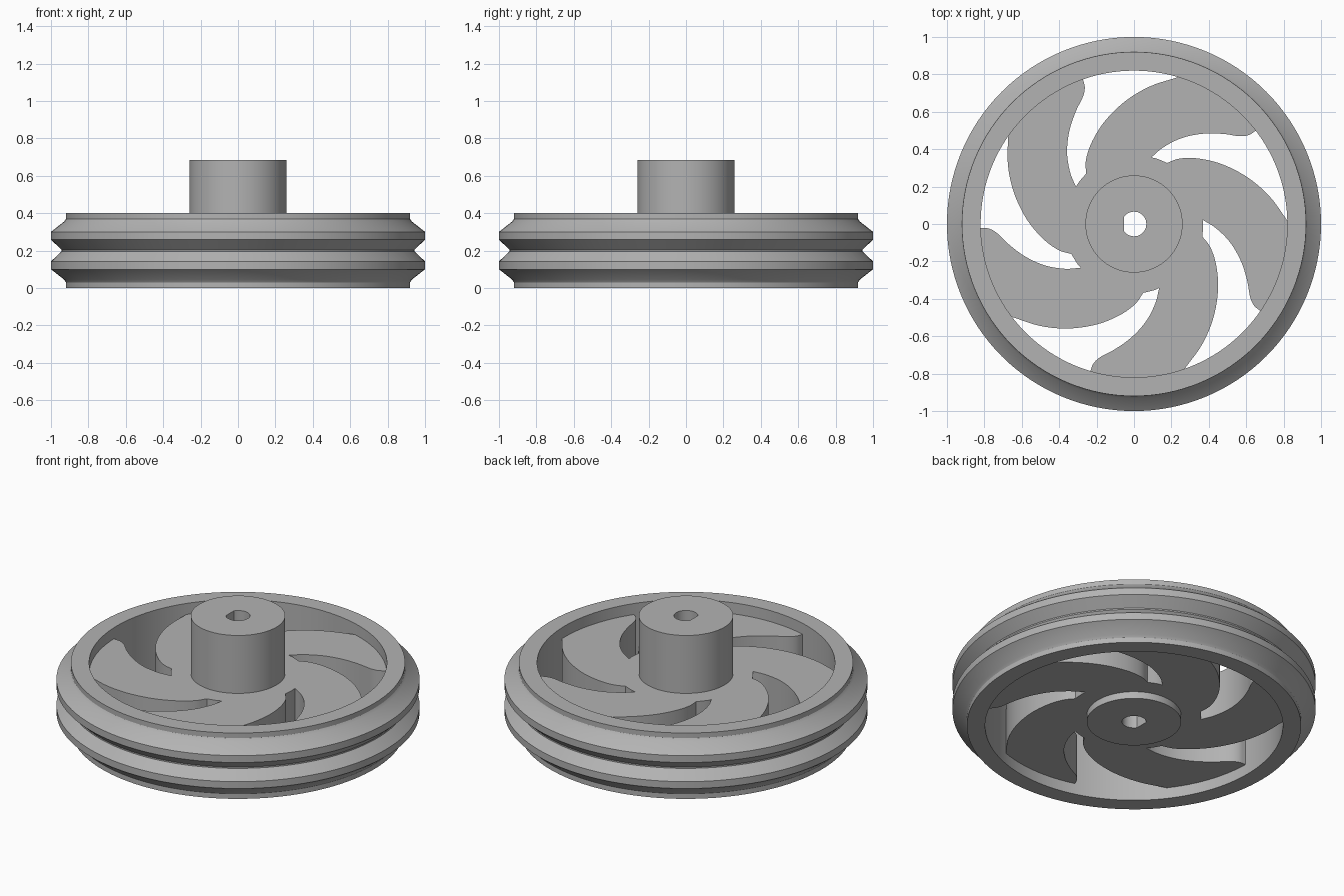
import bpy, bmesh
from math import sin, cos, tau, radians, atan2
from mathutils import Vector, Matrix

if "Cube" in bpy.data.objects:
    bpy.data.objects.remove(bpy.data.objects["Cube"])

grey = bpy.data.materials.new("plain grey")
grey.use_nodes = True
colour = (0.45, 0.45, 0.45, 1)
grey.diffuse_color = colour
grey.node_tree.nodes["Principled BSDF"].inputs["Base Color"].default_value = colour


def arc(radius, start, end, steps):
    return [Vector((radius * cos(a), radius * sin(a)))
            for a in (start + (end - start) * i / steps for i in range(steps + 1))]


def circle(radius, steps):
    return arc(radius, 0, tau, steps)[:-1]


def smooth_path(points, steps=5):
    """Catmull-Rom curve through the points."""
    p = [Vector(q) for q in points]
    p = [2 * p[0] - p[1]] + p + [2 * p[-1] - p[-2]]
    path = []
    for a, b, c, d in zip(p, p[1:], p[2:], p[3:]):
        for i in range(steps):
            t = i / steps
            path.append(0.5 * (2 * b + (c - a) * t + (2 * a - 5 * b + 4 * c - d) * t ** 2
                               + (3 * b - a - 3 * c + d) * t ** 3))
    return path + [p[-2]]


def finish(name, mesh):
    bm = bmesh.new()
    bm.from_mesh(mesh)
    bmesh.ops.remove_doubles(bm, verts=bm.verts, dist=0.0001)
    bmesh.ops.recalc_face_normals(bm, faces=bm.faces)
    bm.to_mesh(mesh)
    bm.free()
    mesh.name = name
    mesh.materials.clear()
    mesh.materials.append(grey)
    obj = bpy.data.objects.new(name, mesh)
    bpy.context.collection.objects.link(obj)
    bpy.ops.object.select_all(action='DESELECT')
    obj.select_set(True)
    bpy.context.view_layer.objects.active = obj
    bpy.ops.object.shade_smooth_by_angle(angle=radians(25))
    return obj


def plate(name, outlines, bottom, top):
    """Extrude an outline, with any inner outlines as holes."""
    curve = bpy.data.curves.new(name, 'CURVE')
    curve.dimensions = '2D'
    curve.fill_mode = 'BOTH'
    curve.extrude = (top - bottom) / 2
    for outline in outlines:
        spline = curve.splines.new('POLY')
        spline.points.add(len(outline) - 1)
        for point, co in zip(spline.points, outline):
            point.co = (co.x, co.y, 0, 1)
        spline.use_cyclic_u = True
    source = bpy.data.objects.new(name + " outline", curve)
    bpy.context.collection.objects.link(source)
    bpy.context.view_layer.update()
    graph = bpy.context.evaluated_depsgraph_get()
    mesh = bpy.data.meshes.new_from_object(source.evaluated_get(graph))
    bpy.data.objects.remove(source)
    mesh.transform(Matrix.Translation((0, 0, (top + bottom) / 2)))
    return finish(name, mesh)


# Rim: lower half of the ridged profile, mirrored, then revolved
lower = [(0.82, 0), (0.92, 0), (0.92, 0.03), (0.93, 0.045),
         (1, 0.1), (1, 0.142), (0.943, 0.196)]
profile = lower + [(r, 0.4 - z) for r, z in reversed(lower)]
segments = 128
bm = bmesh.new()
rings = [[bm.verts.new((p.x, p.y, z)) for p in circle(r, segments)] for r, z in profile]
for ring, following in zip(rings, rings[1:] + rings[:1]):
    for i in range(segments):
        j = (i + 1) % segments
        bm.faces.new((ring[i], ring[j], following[j], following[i]))
rim_mesh = bpy.data.meshes.new("rim")
bm.to_mesh(rim_mesh)
bm.free()
finish("rim", rim_mesh)

# Curved spokes: one window edge and one rim arc, repeated five times
convex = smooth_path([(0.235, 0.785), (0.086, 0.736), (-0.045, 0.658), (-0.155, 0.551),
                      (-0.225, 0.439), (-0.257, 0.342), (-0.256, 0.269)])
notch = arc(0.37, radians(133.6), radians(147.5), 4)[1:-1]
concave = smooth_path([(-0.31, 0.198), (-0.342, 0.278), (-0.358, 0.385), (-0.345, 0.5),
                       (-0.31, 0.604), (-0.273, 0.68), (-0.263, 0.73), (-0.273, 0.773)])
start = atan2(concave[-1].y, concave[-1].x)
end = atan2(convex[0].y, convex[0].x) + tau / 5
edge = convex + notch + concave + arc(0.83, start, end, 14)
outline = []
for i in range(5):
    turn = Matrix.Rotation(i * tau / 5, 2)
    outline += [turn @ p for p in edge]
plate("spokes", [outline, circle(0.15, 32)], 0.067, 0.333)

# Hub with a flat-sided bore
bore = arc(0.066, radians(-145), radians(145), 32)
plate("hub", [circle(0.26, 64), bore], 0.025, 0.685)
